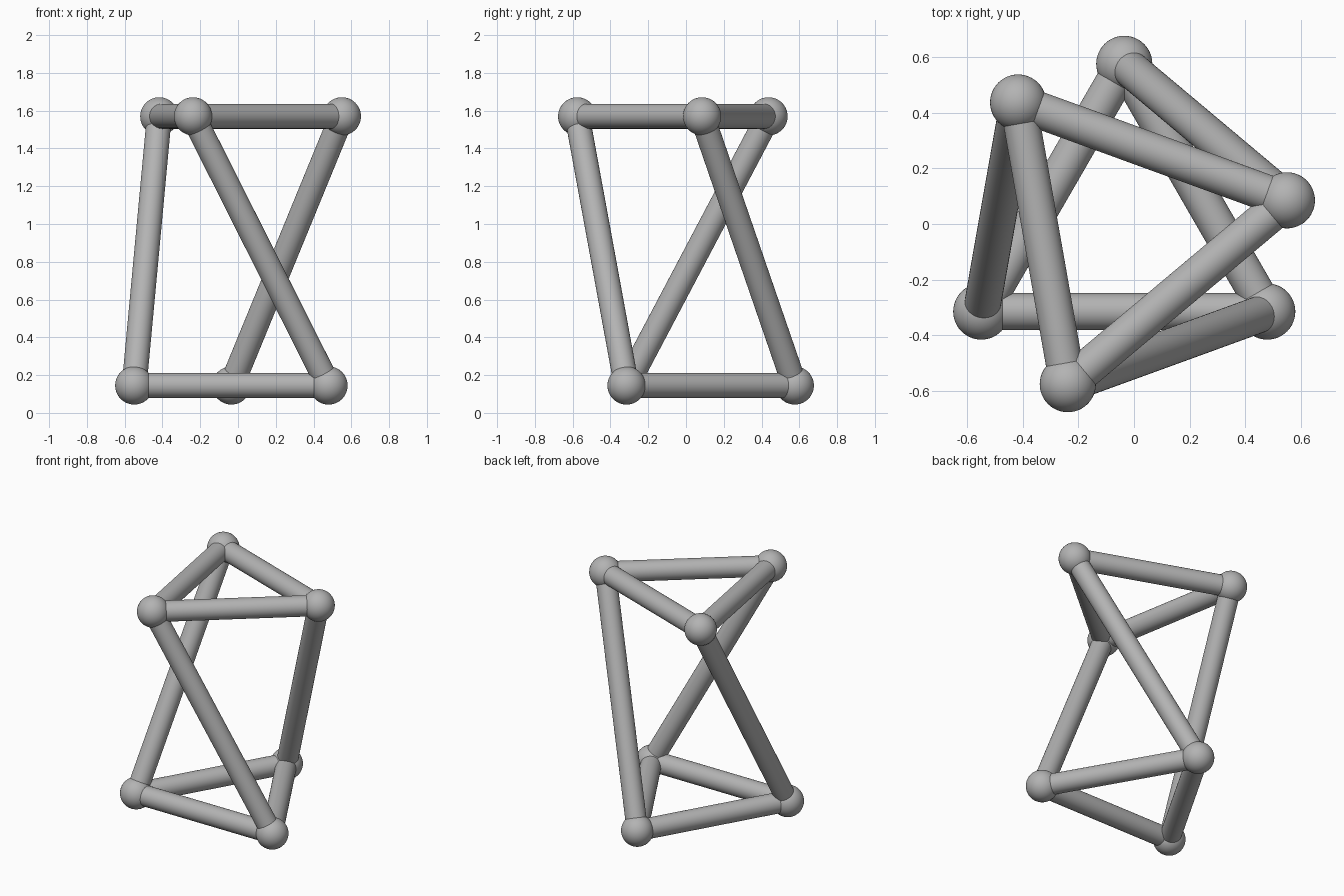
import bpy
from math import cos, sin, radians
from mathutils import Vector

default = bpy.data.objects.get("Cube")
if default:
    bpy.data.objects.remove(default, do_unlink=True)

BALL_RADIUS = 0.101
ROD_RADIUS = 0.066
RING_RADIUS = 0.594
CENTRE = Vector((-0.035, -0.018, 0))
LOW, HIGH = 0.145, 1.57
TWIST = 40

grey = bpy.data.materials.new("grey")
grey.use_nodes = True
colour = (0.45, 0.45, 0.45, 1)
grey.diffuse_color = colour
grey.node_tree.nodes["Principled BSDF"].inputs["Base Color"].default_value = colour


def finish(name):
    obj = bpy.context.object
    obj.name = name
    obj.data.materials.append(grey)
    bpy.ops.object.shade_smooth_by_angle()
    return obj


def ball(name, point):
    bpy.ops.mesh.primitive_uv_sphere_add(
        segments=48, ring_count=24, radius=BALL_RADIUS, location=point)
    finish(name)


def rod(name, start, end):
    axis = end - start
    bpy.ops.mesh.primitive_cylinder_add(
        vertices=48, radius=ROD_RADIUS, depth=axis.length,
        location=(start + end) / 2,
        rotation=axis.to_track_quat("Z", "Y").to_euler())
    finish(name)


def triangle(z, turn):
    angles = [radians(turn + 120 * i) for i in range(3)]
    return [CENTRE + Vector((RING_RADIUS * cos(a), RING_RADIUS * sin(a), z))
            for a in angles]


# Corners of the base triangle and the twisted top triangle
base = triangle(LOW, 90)
top = triangle(HIGH, 90 + TWIST - 120)

for i in range(3):
    n = (i + 1) % 3
    # Ball joints
    ball(f"base_joint_{i + 1}", base[i])
    ball(f"top_joint_{i + 1}", top[i])
    # Triangle edges and the slanted struts between them
    rod(f"base_rod_{i + 1}", base[i], base[n])
    rod(f"top_rod_{i + 1}", top[i], top[n])
    rod(f"slanted_strut_{i + 1}", base[i], top[i])
